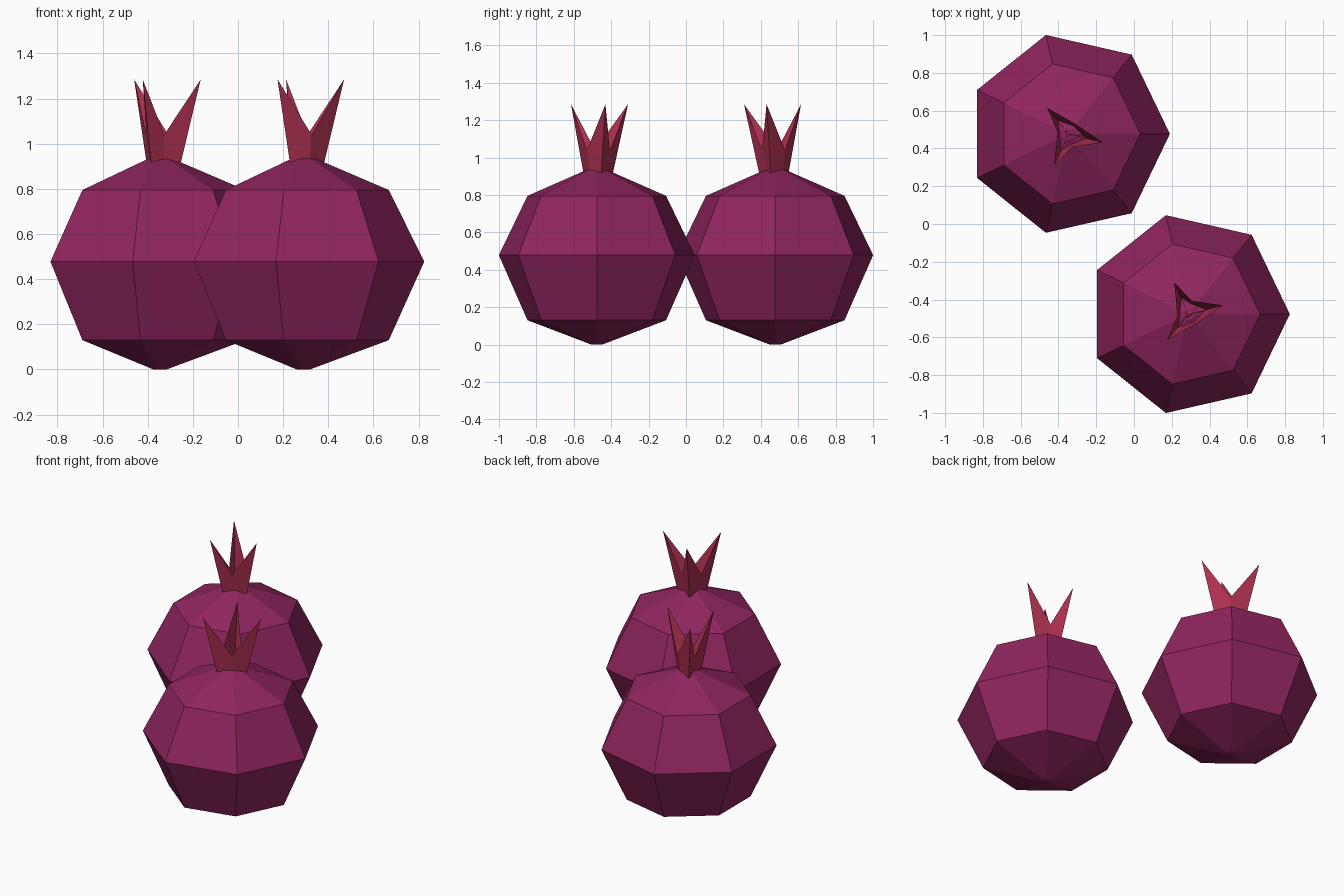
import bpy
import bmesh
import math

cube = bpy.data.objects.get("Cube")
if cube:
    bpy.data.objects.remove(cube, do_unlink=True)


def make_material(name, colour):
    mat = bpy.data.materials.new(name)
    mat.use_nodes = True
    mat.diffuse_color = (*colour, 1)
    mat.node_tree.nodes["Principled BSDF"].inputs["Base Color"].default_value = (*colour, 1)
    return mat


skin = make_material("purple skin", (0.28, 0.019, 0.115))
red = make_material("crown red", (0.42, 0.03, 0.08))

SIDES = 7
PROFILE = [(0.03, 0), (0.38, 0.13), (0.537, 0.478), (0.38, 0.795), (0.03, 0.945)]

# Crown outline, anticlockwise: spike tips alternate with valleys
TIPS = [(0.182, -0.046), (-0.113, 0.138), (-0.075, -0.167)]
VALLEYS = [(0.038, 0.052), (-0.058, 0.01), (0.02, -0.07)]
TIP_Z, VALLEY_Z, BASE_Z, FLOOR_Z = 1.285, 1.04, 0.92, 0.955


def finish(bm, name, mat, location):
    mesh = bpy.data.meshes.new(name)
    bm.to_mesh(mesh)
    bm.free()
    mesh.materials.append(mat)
    obj = bpy.data.objects.new(name, mesh)
    obj.location = location
    bpy.context.collection.objects.link(obj)
    return obj


def fruit_body(name, location):
    """Seven-sided lathed body with small end caps."""
    bm = bmesh.new()
    rings = []
    for radius, z in PROFILE:
        angles = [math.tau * i / SIDES for i in range(SIDES)]
        rings.append([bm.verts.new((radius * math.cos(a), radius * math.sin(a), z))
                      for a in angles])
    for low, high in zip(rings, rings[1:]):
        for i in range(SIDES):
            j = (i + 1) % SIDES
            bm.faces.new((low[i], low[j], high[j], high[i]))
    bm.faces.new(rings[0][::-1])
    bm.faces.new(rings[-1])
    return finish(bm, name, skin, location)


def fruit_crown(name, location, flip):
    """Open crown of three pointed spikes, flip mirrors it front to back."""
    bm = bmesh.new()
    base, rim = [], []
    for tip, valley in zip(TIPS, VALLEYS):
        for (x, y), z, shrink in ((tip, TIP_Z, 0.52), (valley, VALLEY_Z, 0.75)):
            base.append(bm.verts.new((x * shrink, y * shrink * flip, BASE_Z)))
            rim.append(bm.verts.new((x, y * flip, z)))
    centre = bm.verts.new((0, 0, FLOOR_Z))
    count = len(base)
    for i in range(count):
        j = (i + 1) % count
        wall = [base[i], base[j], rim[j], rim[i]]
        floor = [base[i], base[j], centre]
        for face in (wall, floor):
            bm.faces.new(face[::flip])
    return finish(bm, name, red, location)


# Two fruits side by side, the front one with a mirrored crown
for side, place, flip in (("back", (-0.347, 0.477, 0), 1),
                          ("front", (0.288, -0.477, 0), -1)):
    fruit_body(side + "_fruit_body", place)
    fruit_crown(side + "_fruit_crown", place, flip)
